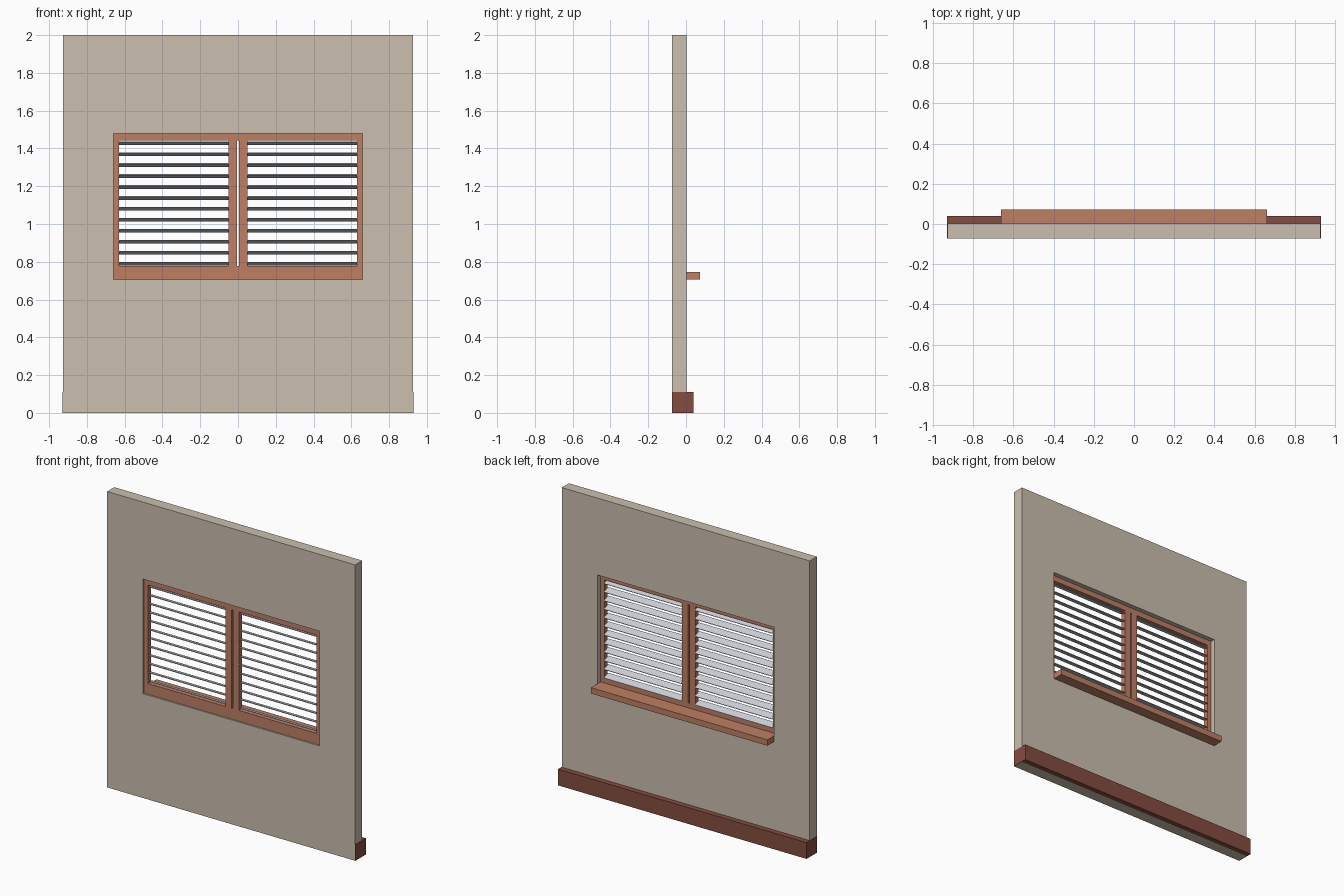
import bpy, math

if "Cube" in bpy.data.objects:
    bpy.data.objects.remove(bpy.data.objects["Cube"])


def lin(c):
    c /= 255
    return c / 12.92 if c <= 0.04045 else ((c + 0.055) / 1.055) ** 2.4


def material(name, r, g, b):
    m = bpy.data.materials.new(name)
    m.diffuse_color = (lin(r), lin(g), lin(b), 1)
    m.use_nodes = True
    m.node_tree.nodes["Principled BSDF"].inputs["Base Color"].default_value = m.diffuse_color
    return m


PLASTER = material("beige plaster", 203, 191, 175)
WOOD = material("light wood", 191, 127, 100)
DARK = material("dark red wood", 132, 77, 64)
SLAT = material("pale grey", 206, 210, 218)


def box(name, x, y, z, mat, tilt=0):
    """Box from (min, max) ranges, optionally tilted about x."""
    bpy.ops.mesh.primitive_cube_add(
        size=1, location=[(a + b) / 2 for a, b in (x, y, z)])
    o = bpy.context.object
    o.name = name
    for v in o.data.vertices:
        for i, (a, b) in enumerate((x, y, z)):
            v.co[i] *= b - a
    o.rotation_euler.x = tilt
    o.data.materials.append(mat)
    return o


W, H = 0.927, 2.0                  # wall half width, height
YF, YB = -0.073, 0.003             # wall front and back
OX, Z0, Z1 = 0.66, 0.705, 1.48     # window opening
FY = (-0.063, -0.029)              # window frame depth

# wall with a window opening
wall = box("wall", (-W, W), (YF, YB), (0, H), PLASTER)
cutter = box("opening_cutter", (-OX, OX), (-0.3, 0.3), (Z0, Z1), PLASTER)
cutter.hide_render = True
cut = wall.modifiers.new("opening", "BOOLEAN")
cut.object = cutter
cut.solver = "EXACT"
bpy.context.view_layer.objects.active = wall
bpy.ops.object.modifier_apply(modifier=cut.name)
bpy.data.objects.remove(cutter)

# baseboard along the back, with thin returns on the wall ends
box("baseboard", (-W, W), (YB, 0.039), (0, 0.11), DARK)
for s in (-1, 1):
    xs = sorted((s * W, s * (W + 0.002)))
    box("baseboard_end", xs, (YF, 0.039), (0, 0.11), DARK)

# window frame, sill and paired centre stiles
IB, IT = 0.778, 1.443              # inner bottom and top
box("bottom_rail", (-OX, OX), FY, (Z0, IB), WOOD)
box("top_rail", (-OX, OX), FY, (IT, Z1), WOOD)
box("sill", (-OX, OX), (FY[1], 0.073), (Z0 + 0.001, 0.746), WOOD)
for s in (-1, 1):
    box("side_stile", sorted((s * 0.63, s * OX)), FY, (IB, IT), WOOD)
    box("centre_stile", sorted((s * 0.005, s * 0.05)), FY, (IB, IT), WOOD)

    # tilted blind slats, falling towards the back
    for i in range(12):
        z = 0.79 + i * (1.428 - 0.79) / 11
        box("slat", sorted((s * 0.05, s * 0.63)), (-0.071, -0.021),
            (z - 0.002, z + 0.002), SLAT, -math.radians(18.5))
